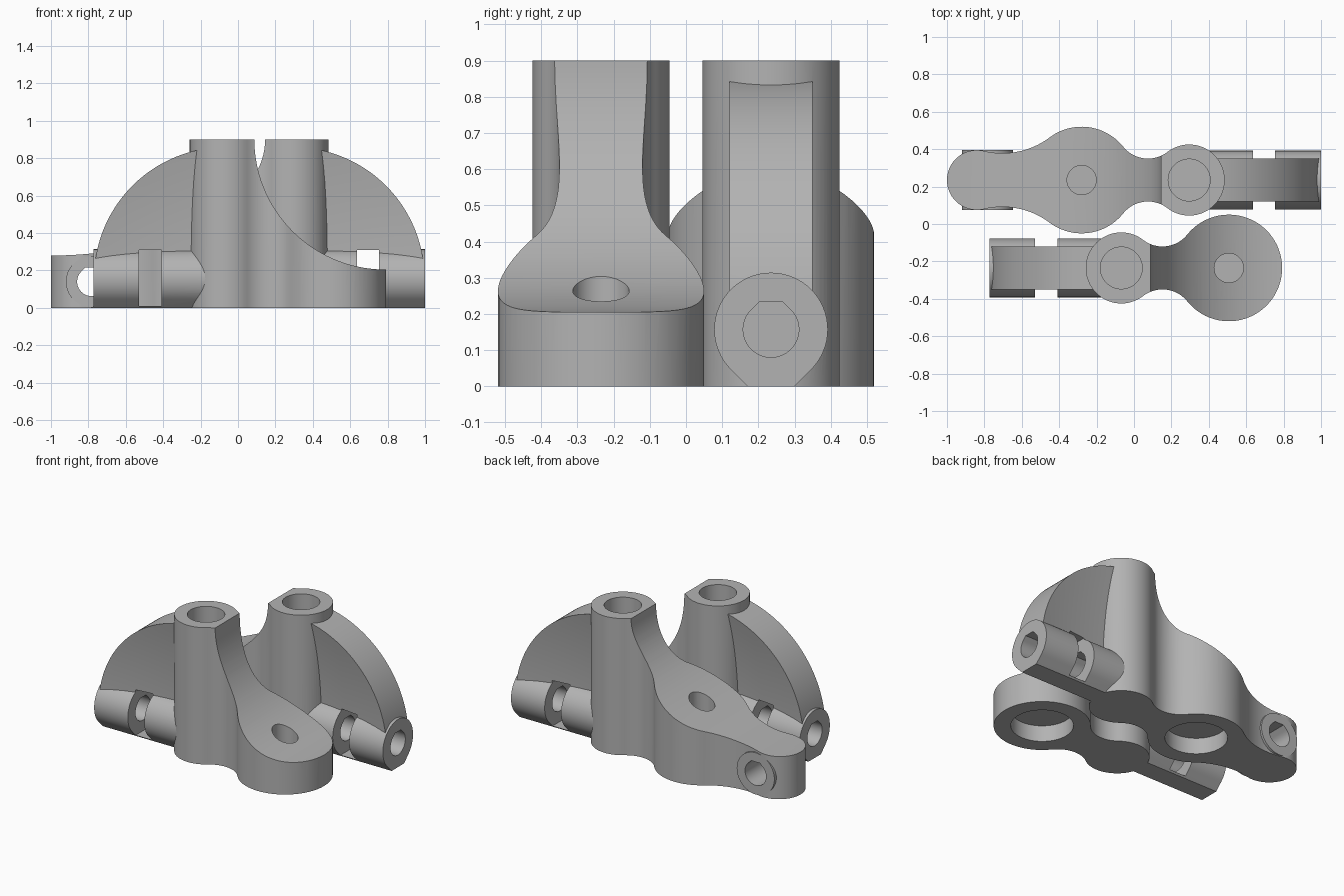
import bpy, bmesh
from math import sin, cos, pi, sqrt, atan2
from mathutils import Matrix

if "Cube" in bpy.data.objects:
    bpy.data.objects.remove(bpy.data.objects["Cube"])

grey = bpy.data.materials.new("plain grey")
grey.use_nodes = True
grey.diffuse_color = (0.45, 0.45, 0.45, 1)
grey.node_tree.nodes["Principled BSDF"].inputs["Base Color"].default_value = (0.45, 0.45, 0.45, 1)

LENGTH = 0.705     # post axis to the barrel end
AXIS = 0.157       # barrel axis height
WEB_HALF = 0.115


def loft(name, rings):
    """Closed solid through a row of equal point rings."""
    bm = bmesh.new()
    rows = [[bm.verts.new(p) for p in ring] for ring in rings]
    for a, b in zip(rows, rows[1:]):
        for i in range(len(a)):
            j = (i + 1) % len(a)
            bm.faces.new((a[i], a[j], b[j], b[i]))
    bm.faces.new(rows[0])
    bm.faces.new(rows[-1])
    bmesh.ops.recalc_face_normals(bm, faces=bm.faces)
    mesh = bpy.data.meshes.new(name)
    bm.to_mesh(mesh)
    bm.free()
    mesh.materials.append(grey)
    obj = bpy.data.objects.new(name, mesh)
    bpy.context.collection.objects.link(obj)
    return obj


def prism(name, points, axis, lo, hi):
    """Extrude a 2D outline along x, y or z."""
    place = {"x": lambda u, v, t: (t, u, v),
             "y": lambda u, v, t: (u, t, v),
             "z": lambda u, v, t: (u, v, t)}[axis]
    return loft(name, [[place(u, v, t) for u, v in points] for t in (lo, hi)])


def arc(cx, cy, rx, start, end, n, ry=None):
    ry = ry or rx
    return [(cx + rx * cos(start + (end - start) * i / n),
             cy + ry * sin(start + (end - start) * i / n)) for i in range(n + 1)]


def circle(cx, cy, r, n=64):
    return arc(cx, cy, r, 0, 2 * pi, n)[:-1]


def teardrop(cx, cy, r, up):
    """Circle with one side drawn out at 45 degrees and cut flat."""
    pts = arc(cx, 0, r, 3 * pi / 4, 9 * pi / 4, 48)
    w = r * (sqrt(2) - 1)
    return [(u, cy + up * v) for u, v in pts + [(cx + w, r), (cx - w, r)]]


def box(name, x0, x1, z0, z1):
    return prism(name, [(x0, z0), (x1, z0), (x1, z1), (x0, z1)], "y", -0.4, 0.4)


def outline(discs, fillets):
    """Plan outline of discs in a row, joined by tangent hollow arcs."""
    hollows = []
    for (x1, r1), (x2, r2), rf in zip(discs, discs[1:], fillets):
        d, a, b = x2 - x1, r1 + rf, r2 + rf
        x = (d * d + a * a - b * b) / (2 * d)
        hollows.append((x1 + x, sqrt(a * a - x * x), rf))
    half = []
    for i, (x, r) in enumerate(discs):
        start = pi if i == 0 else atan2(hollows[i - 1][1], hollows[i - 1][0] - x)
        last = i == len(discs) - 1
        end = 0 if last else atan2(hollows[i][1], hollows[i][0] - x)
        half += arc(x, 0, r, start, end, 28)
        if not last:
            hx, hy, rf = hollows[i]
            half += arc(hx, hy, rf, atan2(-hy, x - hx) + 2 * pi,
                        atan2(-hy, discs[i + 1][0] - hx) + 2 * pi, 20)[1:-1]
    return half + [(x, -y) for x, y in half[-2:0:-1]]


def combine(target, tool, operation):
    mod = target.modifiers.new("combine", "BOOLEAN")
    mod.operation, mod.solver, mod.object = operation, "EXACT", tool
    bpy.context.view_layer.objects.active = target
    bpy.ops.object.modifier_apply(modifier=mod.name)
    bpy.data.objects.remove(tool)


def dished_web():
    """Quarter disc whose sides hollow towards its centre."""
    steps = [0.1 + (LENGTH - 0.103) * i / 12 for i in range(13)]
    side = [(r, 0.045 + (WEB_HALF - 0.045) * (r / LENGTH) ** 2) for r in steps]
    section = side + [(r, -h) for r, h in reversed(side)]
    return loft("web", [[(-r * cos(a), h, AXIS + r * sin(a)) for r, h in section]
                        for a in (pi / 2 * i / 40 for i in range(41))])


def bracket(name, discs, fillets, slope, tail):
    # Body: post, hollow neck and round foot, under a scooped top
    body = prism(name, outline(discs, fillets), "z", 0, 0.9)
    cx, rx, cz, ry = slope
    scoop = arc(cx, cz, rx, pi, 3 * pi / 2, 48, ry)
    scoop += [(2, cz - ry), (2, 1.3), (cx - rx, 1.3)]
    combine(body, prism("scoop", scoop, "y", -0.6, 0.6), "DIFFERENCE")

    # Screw barrel and web on the far side of the post
    combine(body, prism("barrel", teardrop(0, AXIS, AXIS, -1), "x", -LENGTH, 0), "UNION")
    combine(body, dished_web(), "UNION")
    if tail:
        combine(body, prism("tail_barrel", circle(tail, 0.14, 0.137), "y", -0.16, 0.16), "UNION")
        combine(body, prism("tail_hole", teardrop(tail, 0.14, 0.077, 1), "y", -0.3, 0.3), "DIFFERENCE")

    # Nut gap and bores
    foot = discs[1][0]
    cutters = [
        box("nut_gap", -0.46, -0.34, 0.01, 0.31),
        prism("screw_hole", teardrop(0, AXIS, 0.077, 1), "x", -1, -0.2),
        prism("post_hole", circle(0, 0, 0.112), "z", 0.35, 1.2),
        prism("foot_hole", circle(foot, 0, 0.078), "z", 0.12, 1.2),
        prism("foot_recess", circle(foot, 0, 0.184), "z", -0.2, 0.105),
    ]
    for cutter in cutters:
        combine(body, cutter, "DIFFERENCE")

    bpy.ops.object.select_all(action="DESELECT")
    body.select_set(True)
    bpy.context.view_layer.objects.active = body
    bpy.ops.object.shade_smooth_by_angle(angle=pi / 6)
    return body


front = bracket("front_bracket", [(0, 0.19), (0.575, 0.285)], [0.17],
                (0.855, 0.7, 0.905, 0.7), None)
front.matrix_world = Matrix.Translation((-0.068, -0.235, 0))

rear = bracket("rear_bracket", [(0, 0.19), (0.575, 0.285), (1.135, 0.16)], [0.17, 0.42],
               (1.29, 1.14, 0.9, 0.62), 1.078)
rear.matrix_world = Matrix.Translation((0.295, 0.235, 0)) @ Matrix.Rotation(pi, 4, "Z")
